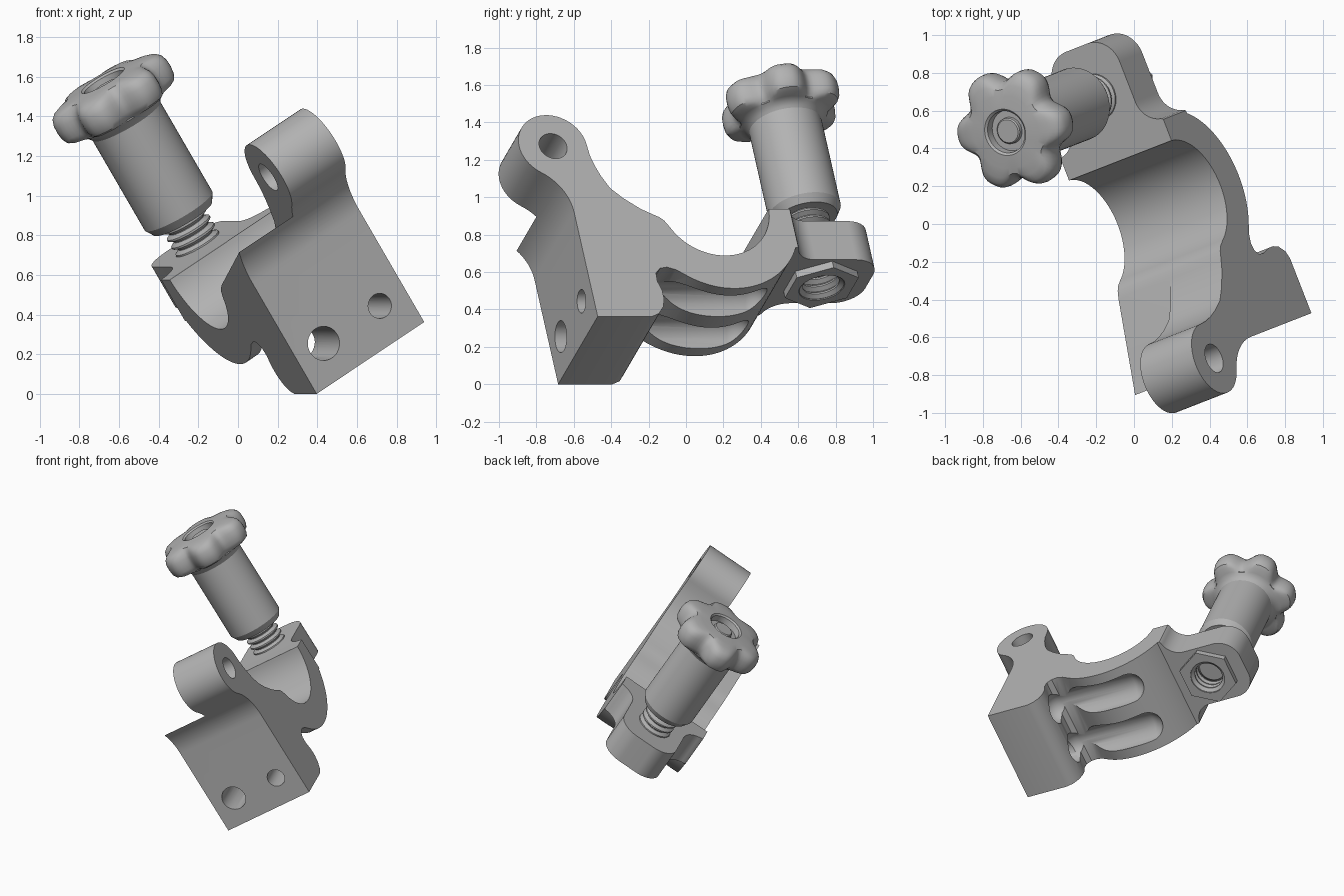
import bpy, bmesh, math
from math import cos, sin, pi, radians
from mathutils import Matrix, Vector

cube = bpy.data.objects.get("Cube")
if cube:
    bpy.data.objects.remove(cube)

grey = bpy.data.materials.new("plain grey")
grey.use_nodes = True
COLOUR = (0.45, 0.45, 0.45, 1)
grey.diffuse_color = COLOUR
grey.node_tree.nodes["Principled BSDF"].inputs["Base Color"].default_value = COLOUR

# Parts are made in local axes (width, depth, height), then tilted as a whole
TILT = Matrix.Rotation(radians(21.3), 4, 'Z') @ Matrix.Rotation(radians(-31.9), 4, 'Y')
LEFT, MID, RIGHT = 0.103, 0.446, 0.789
SCREW = Vector((MID, 0.70, 0))


def arc(cx, cy, r, start, end, n):
    angles = [radians(start + (end - start) * i / n) for i in range(n + 1)]
    return [(cx + r * cos(a), cy + r * sin(a)) for a in angles]


def make(name, bm):
    bmesh.ops.recalc_face_normals(bm, faces=bm.faces)
    mesh = bpy.data.meshes.new(name)
    bm.to_mesh(mesh)
    bm.free()
    mesh.materials.append(grey)
    obj = bpy.data.objects.new(name, mesh)
    bpy.context.collection.objects.link(obj)
    return obj


def prism(name, points, place, low, high):
    """Extrude a profile; place(p, q, h) gives the local position."""
    bm = bmesh.new()
    face = bm.faces.new([bm.verts.new(place(p, q, low)) for p, q in points])
    res = bmesh.ops.extrude_face_region(bm, geom=[face])
    shift = Vector(place(0, 0, high)) - Vector(place(0, 0, low))
    verts = [g for g in res["geom"] if isinstance(g, bmesh.types.BMVert)]
    bmesh.ops.translate(bm, verts=verts, vec=shift)
    return make(name, bm)


def across(p, q, h):
    return (h, p, q)


def upright(p, q, h):
    return (p, q, h)


def lathe(name, profile, segs=64, closed=False, lobes=0.0):
    """Turn (radius, height, lobe weight) rings round the screw axis."""
    bm = bmesh.new()
    rings = []
    for r, h, *weight in profile:
        depth = lobes * (weight[0] if weight else 0)
        ring = []
        for i in range(segs):
            a = 2 * pi * i / segs
            valley = (0.5 - 0.5 * cos(6 * (a + radians(13)))) ** 1.6
            rr = r - depth * valley
            ring.append(bm.verts.new(SCREW + Vector((rr * cos(a), rr * sin(a), h))))
        rings.append(ring)
    pairs = list(zip(rings, rings[1:]))
    if closed:
        pairs.append((rings[-1], rings[0]))
    else:
        bm.faces.new(rings[0])
        bm.faces.new(rings[-1])
    for a, b in pairs:
        for i in range(segs):
            j = (i + 1) % segs
            bm.faces.new((a[i], a[j], b[j], b[i]))
    return make(name, bm)


def combine(target, other, operation):
    mod = target.modifiers.new("combine", 'BOOLEAN')
    mod.operation = operation
    mod.solver = 'EXACT'
    mod.object = other
    bpy.context.view_layer.objects.active = target
    bpy.ops.object.modifier_apply(modifier=mod.name)
    bpy.data.objects.remove(other)


def circle(cx, cy, r, n=40):
    return arc(cx, cy, r, 0, 360, n)[:-1]


# Clamp body: block, neck, curved jaw and sloping top
body_profile = [(-.781, -.064), (-.47, -.064), (-.425, -.045), (-.39, .0), (-.377, .05),
                (-.377, .1), (-.393, .16), (-.39, .21), (-.36, .24), (-.32, .247), (-.27, .23)]
body_profile += arc(.04, .56, .447, -124, -20, 28)
body_profile += [(.46, .613)]
body_profile += arc(.03, .63, .31, -3, -155, 36)
body_profile += [(-.275, .54), (-.30, .562), (-.34, .583)]
body_profile += arc(-1.081, .591, .3, 38.4, 0, 8)
body = prism("clamp_body", body_profile, across, LEFT, RIGHT)

# Hinge lug over half of the width
lug_profile = arc(-1.081, .591, .3, 0, 57.6, 12)
lug_profile += arc(-.816, 1.009, .195, 234, 0, 36)
lug_profile += [(-.617, .95), (-.603, .888), (-.58, .82), (-.543, .744), (-.48, .68),
                (-.397, .615), (-.34, .583), (-.40, .45), (-.781, .45)]
combine(body, prism("hinge_lug", lug_profile, across, MID, RIGHT), 'UNION')

# Screw lug with concave shoulders and rounded corners
half = [(RIGHT, .40), (RIGHT, .46)] + arc(.80, .60, .134, -100, -180, 10)
half += arc(.516, .83, .15, 0, 90, 14)
plan = half + [(2 * MID - u, v) for u, v in reversed(half)]
combine(body, prism("screw_lug", plan, upright, .37, .613), 'UNION')

# Hexagonal nut set under the screw lug
nut = prism("nut", circle(SCREW.x, SCREW.y, .205, 6), upright, .33, .45)
combine(body, nut, 'UNION')

# Twin round-ended pockets beneath the jaw
for u in (.285, .61):
    bm = bmesh.new()
    rows = [(-.36 + .11 * sin(radians(a)), .11 * cos(radians(a))) for a in range(-85, 1, 10)]
    rows += [(.20 + .11 * sin(radians(a)), .11 * cos(radians(a))) for a in range(5, 90, 10)]
    rings = [[bm.verts.new((u + r * cos(2 * pi * i / 32), v, .14 + r * sin(2 * pi * i / 32)))
              for i in range(32)] for v, r in rows]
    for a, b in zip(rings, rings[1:]):
        for i in range(32):
            bm.faces.new((a[i], a[i - 1], b[i - 1], b[i]))
    bm.faces.new(rings[0])
    bm.faces.new(rings[-1])
    combine(body, make("pocket_cutter", bm), 'DIFFERENCE')


# Bolt holes through the block, hinge pin hole and screw hole
def along(p, q, h):
    return (p, h, q)


for u, r in ((.270, .086), (.628, .063)):
    combine(body, prism("bolt_cutter", circle(u, .132, r), along, -1, -.25), 'DIFFERENCE')
combine(body, prism("pin_cutter", circle(-.816, 1.009, .079), across, .3, 1), 'DIFFERENCE')
combine(body, prism("screw_cutter", circle(SCREW.x, SCREW.y, .125), upright, .2, .8), 'DIFFERENCE')

# Thread inside the nut
PITCH = .045
inner = [(.127, .335)]
for i in range(4):
    h = .335 + i * PITCH
    inner += [(.122, h), (.100, h + .018), (.100, h + .027)]
inner += [(.127, .515)]
nut_thread = lathe("nut_thread", inner, 40, closed=True)

# Threaded rod
outer = [(.09, .45)]
for i in range(8):
    h = .46 + i * PITCH
    outer += [(.098, h), (.124, h + .016), (.124, h + .026), (.098, h + .041)]
rod = lathe("threaded_rod", outer, 40)

# Sleeve of the hand screw
sleeve = lathe("sleeve", [(.125, .775), (.17, .765), (.197, .81), (.197, 1.42)])

# Six-lobed knob with a round recess on top
knob = lathe("knob", [(.19, 1.33), (.203, 1.355), (.222, 1.375), (.25, 1.385, .2),
                      (.29, 1.392, .8), (.315, 1.405, 1), (.328, 1.43, 1), (.333, 1.47, 1),
                      (.331, 1.51, 1), (.32, 1.54, 1), (.298, 1.56, .9), (.26, 1.573, .5),
                      (.20, 1.58, .1), (.125, 1.585), (.113, 1.575), (.110, 1.53),
                      (.071, 1.53), (.069, 1.55), (.062, 1.557)], 96, lobes=.07)

# Shade curved faces smoothly and tilt every part
parts = [body, nut_thread, rod, sleeve, knob]
bpy.context.view_layer.update()
for obj in bpy.context.view_layer.objects:
    obj.select_set(obj in parts)
for obj in parts:
    obj.data.transform(TILT)
bpy.context.view_layer.objects.active = body
bpy.ops.object.shade_smooth_by_angle(angle=radians(30))
